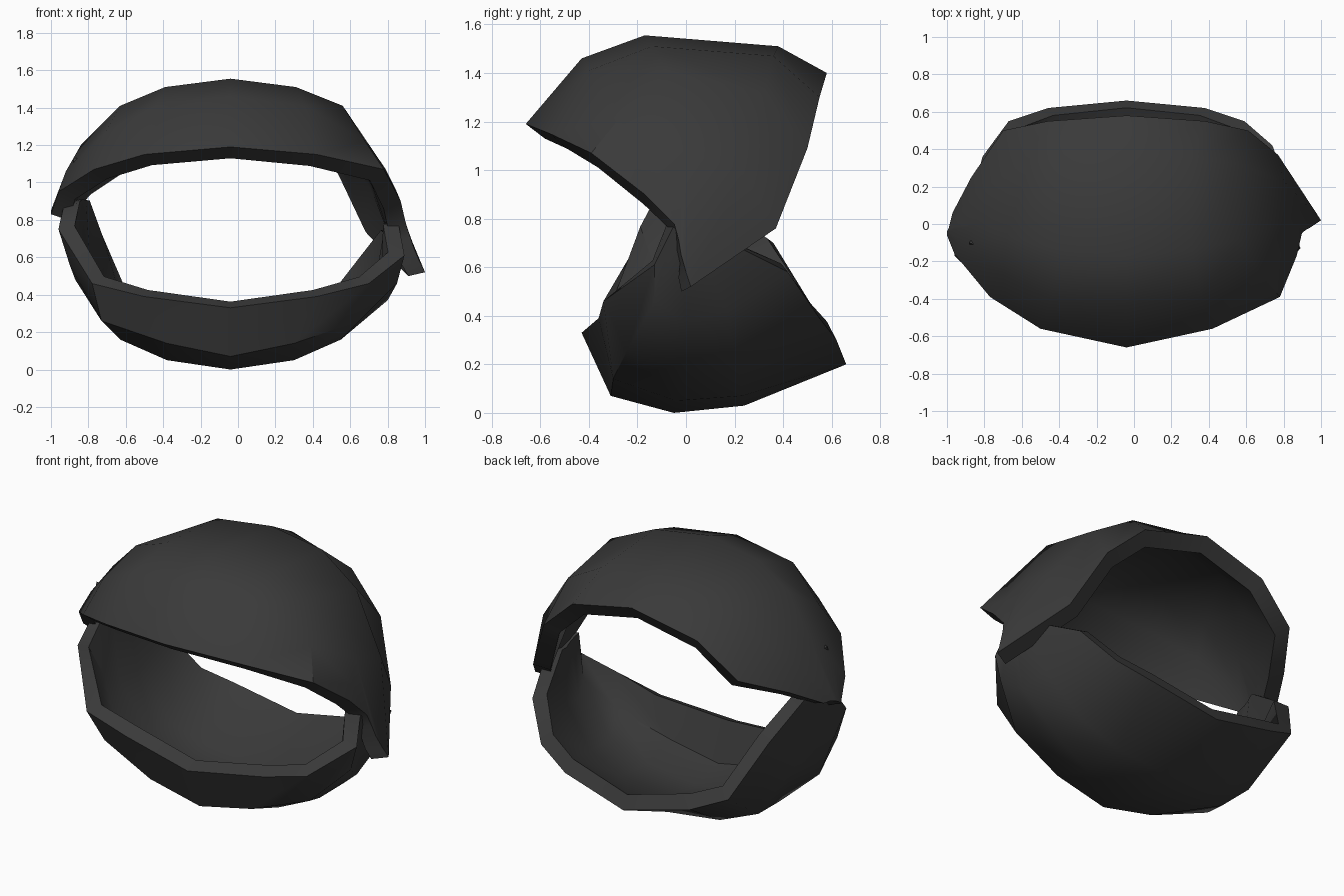
import bpy
import bmesh

cube = bpy.data.objects.get("Cube")
if cube:
    bpy.data.objects.remove(cube, do_unlink=True)

CENTRE = -0.04

dark = bpy.data.materials.new("charcoal")
dark.use_nodes = True
dark.diffuse_color = (0.042, 0.042, 0.042, 1)
bsdf = next(n for n in dark.node_tree.nodes if n.type == 'BSDF_PRINCIPLED')
bsdf.inputs["Base Color"].default_value = dark.diffuse_color
bsdf.inputs["Roughness"].default_value = 0.8


def finish(obj, angle=0.7):
    obj.data.materials.append(dark)
    bpy.ops.object.select_all(action='DESELECT')
    obj.select_set(True)
    bpy.context.view_layer.objects.active = obj
    bpy.ops.object.shade_smooth_by_angle(angle=angle)


def shell(name, middle, left, right, thickness, flip):
    """Loft ribs from front to back: a mirrored middle plus the worn left and right ends."""
    bm = bmesh.new()
    grid = []
    for half, left_end, right_end in zip(middle, left, right):
        pts = left_end[::-1]
        pts += [(CENTRE - x, y, z) for x, y, z in half[:0:-1]]
        pts += [(CENTRE + x, y, z) for x, y, z in half]
        pts += right_end
        grid.append([bm.verts.new(p) for p in pts])
    for a, b in zip(grid, grid[1:]):
        for c in range(len(a) - 1):
            quad = [a[c], a[c + 1], b[c + 1], b[c]]
            bm.faces.new(quad[::-1] if flip else quad)
    mesh = bpy.data.meshes.new(name)
    bm.to_mesh(mesh)
    bm.free()
    obj = bpy.data.objects.new(name, mesh)
    bpy.context.collection.objects.link(obj)
    finish(obj)
    wall = obj.modifiers.new("wall", 'SOLIDIFY')
    wall.thickness = thickness
    wall.offset = -1
    # keep the rim crisp against the smooth skin
    split = obj.modifiers.new("crisp_rim", 'EDGE_SPLIT')
    split.split_angle = 0.9


# Upper dome: ribs from the brow edge back to the rear edge
upper_middle = [
    [(0, -.66, 1.19), (.46, -.56, 1.15)],
    [(0, -.43, 1.46), (.4, -.4, 1.41)],
    [(0, -.17, 1.555), (.35, -.14, 1.51)],
    [(0, .38, 1.51), (.35, .36, 1.47)],
    [(0, .58, 1.4), (.42, .55, 1.3)],
]
upper_left = [
    [(-.77, -.39, 1.07), (-.96, -.16, .95), (-1, -.06, .83)],
    [(-.71, -.27, 1.27), (-.92, -.1, 1.06), (-1, -.04, .85)],
    [(-.63, -.08, 1.41), (-.84, 0, 1.2), (-.99, -.02, .86)],
    [(-.63, .3, 1.32), (-.86, .16, 1.09), (-.98, .02, .87)],
    [(-.7, .5, 1.1), (-.87, .25, .98), (-.97, .06, .87)],
]
upper_right = [
    [(.78, -.39, 1.07), (.87, -.17, .9), (.9, -.04, .77)],
    [(.68, -.27, 1.22), (.84, -.1, .97), (.92, -.03, .71)],
    [(.56, -.08, 1.41), (.79, 0, 1.07), (.94, -.02, .65)],
    [(.57, .32, 1.32), (.8, .23, 1), (.97, 0, .58)],
    [(.61, .5, 1.09), (.77, .37, .76), (1, .02, .52)],
]
shell("upper_shell", upper_middle, upper_left, upper_right, 0.1, False)

# Lower bowl: ribs from the chin edge back to the rear edge
lower_middle = [
    [(0, -.43, .33), (.46, -.36, .39), (.74, -.34, .46)],
    [(0, -.31, .07), (.34, -.3, .14), (.69, -.24, .26)],
    [(0, -.05, 0), (.34, -.04, .05), (.59, 0, .16)],
    [(0, .24, .03), (.35, .23, .07), (.6, .22, .17)],
    [(0, .66, .2), (.42, .62, .3), (.63, .55, .39)],
]
lower_left = [
    [(-.96, -.17, .75), (-.93, -.09, .88)],
    [(-.9, -.13, .56), (-.93, -.04, .89)],
    [(-.87, 0, .48), (-.92, 0, .9)],
    [(-.85, .15, .5), (-.9, .04, .9)],
    [(-.81, .36, .7), (-.88, .09, .9)],
]
lower_right = [
    [(.89, -.13, .61), (.86, -.05, .77)],
    [(.85, -.13, .46), (.87, -.02, .75)],
    [(.8, 0, .37), (.87, .02, .73)],
    [(.78, .17, .42), (.86, .06, .72)],
    [(.74, .42, .58), (.85, .12, .73)],
]
shell("lower_shell", lower_middle, lower_left, lower_right, 0.09, True)

# Small chip on the side of the upper dome
bpy.ops.mesh.primitive_cone_add(vertices=3, radius1=.035, radius2=0, depth=.03,
                                location=(-.87, -.1, 1.12), rotation=(0, -.8, 0))
chip = bpy.context.object
chip.name = "side_chip"
finish(chip, 0.3)
